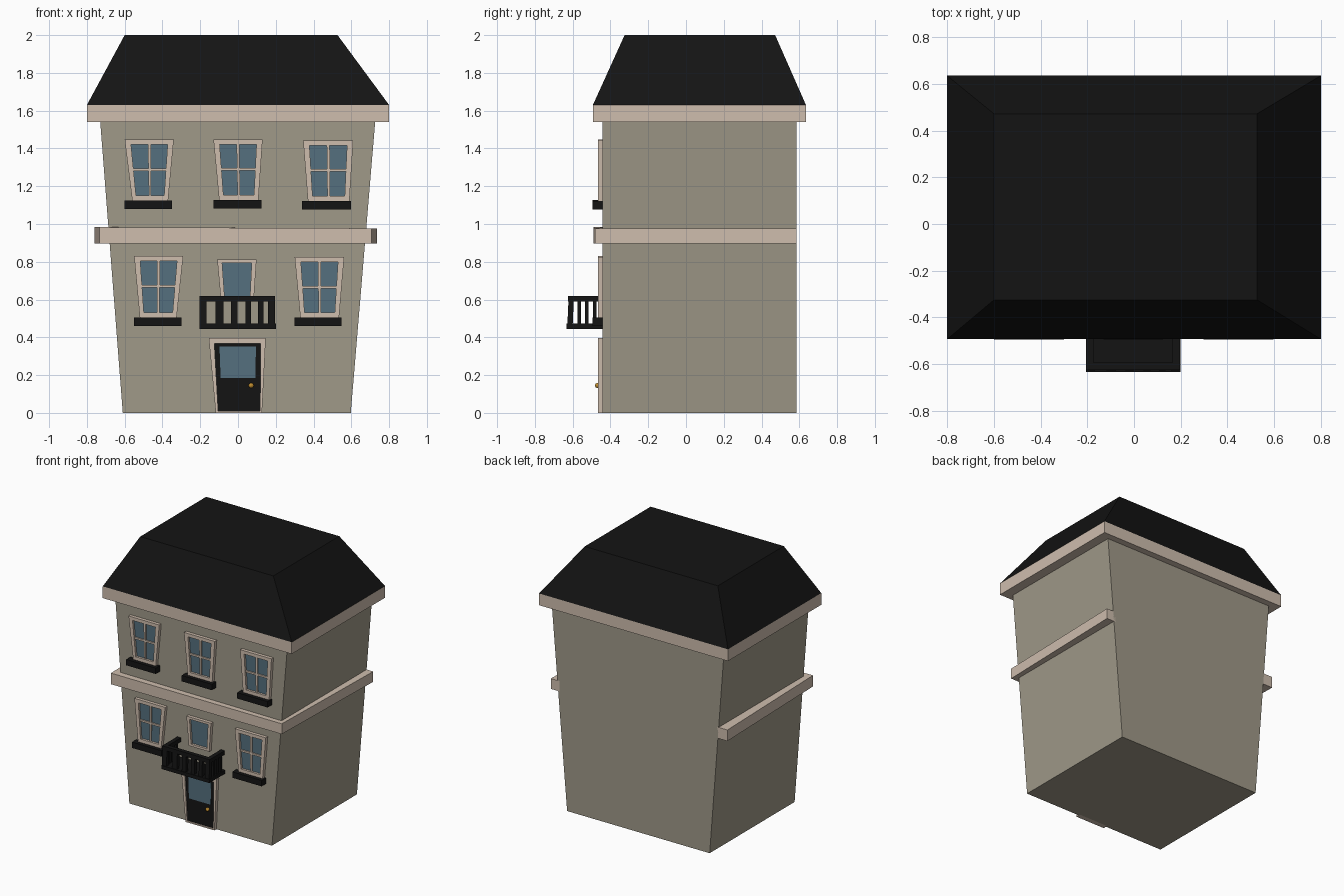
import bpy, bmesh
from mathutils import Vector

if "Cube" in bpy.data.objects:
    bpy.data.objects.remove(bpy.data.objects["Cube"])


def material(name, rgb):
    m = bpy.data.materials.new(name)
    m.diffuse_color = (*rgb, 1)
    m.use_nodes = True
    m.node_tree.nodes["Principled BSDF"].inputs["Base Color"].default_value = m.diffuse_color
    return m


WALL = material("wall", (0.35, 0.32, 0.25))
TRIM = material("trim", (0.62, 0.51, 0.42))
BLACK = material("black", (0.007, 0.007, 0.007))
GLASS = material("glass", (0.09, 0.16, 0.21))
GOLD = material("gold", (0.55, 0.28, 0.03))


def make(name, bm, mat):
    bmesh.ops.recalc_face_normals(bm, faces=bm.faces)
    me = bpy.data.meshes.new(name)
    bm.to_mesh(me)
    bm.free()
    me.materials.append(mat)
    ob = bpy.data.objects.new(name, me)
    bpy.context.collection.objects.link(ob)
    return ob


def loft(name, a, b, mat):
    """Solid between two matching outlines."""
    bm = bmesh.new()
    va, vb = [bm.verts.new(p) for p in a], [bm.verts.new(p) for p in b]
    bm.faces.new(va)
    bm.faces.new(vb)
    n = len(va)
    for i in range(n):
        j = (i + 1) % n
        bm.faces.new((va[i], va[j], vb[j], vb[i]))
    return make(name, bm, mat)


def rect(x0, x1, y0, y1, z):
    return [(x0, y0, z), (x1, y0, z), (x1, y1, z), (x0, y1, z)]


def box(name, x0, x1, y0, y1, z0, z1, mat):
    return loft(name, rect(x0, x1, y0, y1, z0), rect(x0, x1, y0, y1, z1), mat)


def panel(name, pts, y0, y1, mat):
    """Front-facing outline (x, z) given depth."""
    return loft(name, [(x, y0, z) for x, z in pts], [(x, y1, z) for x, z in pts], mat)


def trapezoid(bot, top, z0, z1):
    return [(bot[0], z0), (bot[1], z0), (top[1], z1), (top[0], z1)]


def at(q, u, v):
    """Point inside a trapezoid at fractions u, v."""
    a, b, c, d = (Vector(p) for p in q)
    return tuple(a.lerp(b, u).lerp(d.lerp(c, u), v))


def sub(q, u0, u1, v0, v1):
    return [at(q, u0, v0), at(q, u1, v0), at(q, u1, v1), at(q, u0, v1)]


def frame(name, outer, inner, y0, y1, mat):
    bm = bmesh.new()
    r = [[bm.verts.new((x, y, z)) for x, z in q] for q in (outer, inner) for y in (y0, y1)]
    for a, b in ((0, 1), (1, 3), (3, 2), (2, 0)):
        for i in range(4):
            j = (i + 1) % 4
            bm.faces.new((r[a][i], r[a][j], r[b][j], r[b][i]))
    return make(name, bm, mat)


FRONT = -0.442

# Tapered walls, cornice and hipped roof
loft("walls", rect(-0.61, 0.597, FRONT, 0.585, 0), rect(-0.73, 0.727, FRONT, 0.585, 1.55), WALL)
box("cornice", -0.8, 0.8, -0.493, 0.635, 1.54, 1.63, TRIM)
loft("roof", rect(-0.8, 0.8, -0.493, 0.635, 1.63), rect(-0.6, 0.527, -0.325, 0.472, 2.0), BLACK)

# Band around the front and both sides
band = [(-0.76, 0.585), (-0.732, -0.49), (0.708, -0.482), (0.735, 0.585),
        (0.66, 0.585), (0.66, -0.43), (-0.67, -0.43), (-0.67, 0.585)]
loft("string_course", [(x, y, 0.898) for x, y in band],
     [(x, y, 0.983 - 0.006 * (x > 0)) for x, y in band], TRIM)


def window(name, bot, top, z0, z1, sill=None):
    q = trapezoid(bot, top, z0, z1)
    inner = sub(q, 0.12, 0.88, 0.08, 0.92)
    frame(name + "_frame", q, inner, -0.467, -0.43, TRIM)
    panel(name + "_glass", inner, -0.45, -0.435, GLASS)
    if sill:
        panel(name + "_bar_upright", sub(inner, 0.46, 0.54, 0, 1), -0.46, -0.44, TRIM)
        panel(name + "_bar_cross", sub(inner, 0, 1, 0.48, 0.53), -0.46, -0.44, TRIM)
        box(name + "_sill", *sill, -0.495, -0.435, z0 - 0.045, z0, BLACK)


# Windows
window("upper_left_window", (-0.56, -0.37), (-0.6, -0.34), 1.125, 1.447, (-0.6, -0.35))
window("upper_middle_window", (-0.1, 0.108), (-0.13, 0.13), 1.128, 1.447, (-0.13, 0.125))
window("upper_right_window", (0.37, 0.59), (0.345, 0.61), 1.122, 1.442, (0.34, 0.597))
window("lower_left_window", (-0.52, -0.325), (-0.55, -0.29), 0.506, 0.83, (-0.55, -0.3))
window("lower_right_window", (0.33, 0.535), (0.3, 0.562), 0.505, 0.825, (0.298, 0.547))
window("balcony_window", (-0.09, 0.083), (-0.11, 0.098), 0.59, 0.812)

# Door with surround, glass and knob
surround = trapezoid((-0.118, 0.127), (-0.155, 0.147), 0, 0.397)
leaf = trapezoid((-0.105, 0.117), (-0.125, 0.12), 0.01, 0.367)
frame("door_surround", surround, leaf, -0.467, -0.43, TRIM)
panel("door", leaf, -0.458, -0.435, BLACK)
panel("door_glass", trapezoid((-0.092, 0.092), (-0.098, 0.095), 0.185, 0.352), -0.462, -0.45, GLASS)
bm = bmesh.new()
bmesh.ops.create_uvsphere(bm, u_segments=12, v_segments=8, radius=0.014)
knob = make("door_knob", bm, GOLD)
knob.location = (0.07, -0.468, 0.145)

# Balcony: floor, rails and balusters
box("balcony_floor", -0.205, 0.2, -0.633, -0.435, 0.445, 0.472, BLACK)
box("front_rail", -0.205, 0.197, -0.625, -0.593, 0.59, 0.62, BLACK)
for side, x in (("left", -0.205), ("right", 0.165)):
    box(side + "_rail", x, x + 0.032, -0.6, -0.435, 0.59, 0.62, BLACK)
    for y in (-0.565, -0.525, -0.483):
        box(side + "_baluster", x + 0.003, x + 0.029, y - 0.01, y + 0.01, 0.465, 0.6, BLACK)
for x, w in ((-0.185, 0.019), (-0.098, 0.02), (-0.02, 0.017), (0.055, 0.015), (0.12, 0.014), (0.177, 0.018)):
    loft("front_baluster", rect(x - w, x + w, -0.628, -0.6, 0.465),
         rect(x - w, x + w, -0.622, -0.594, 0.6), BLACK)
